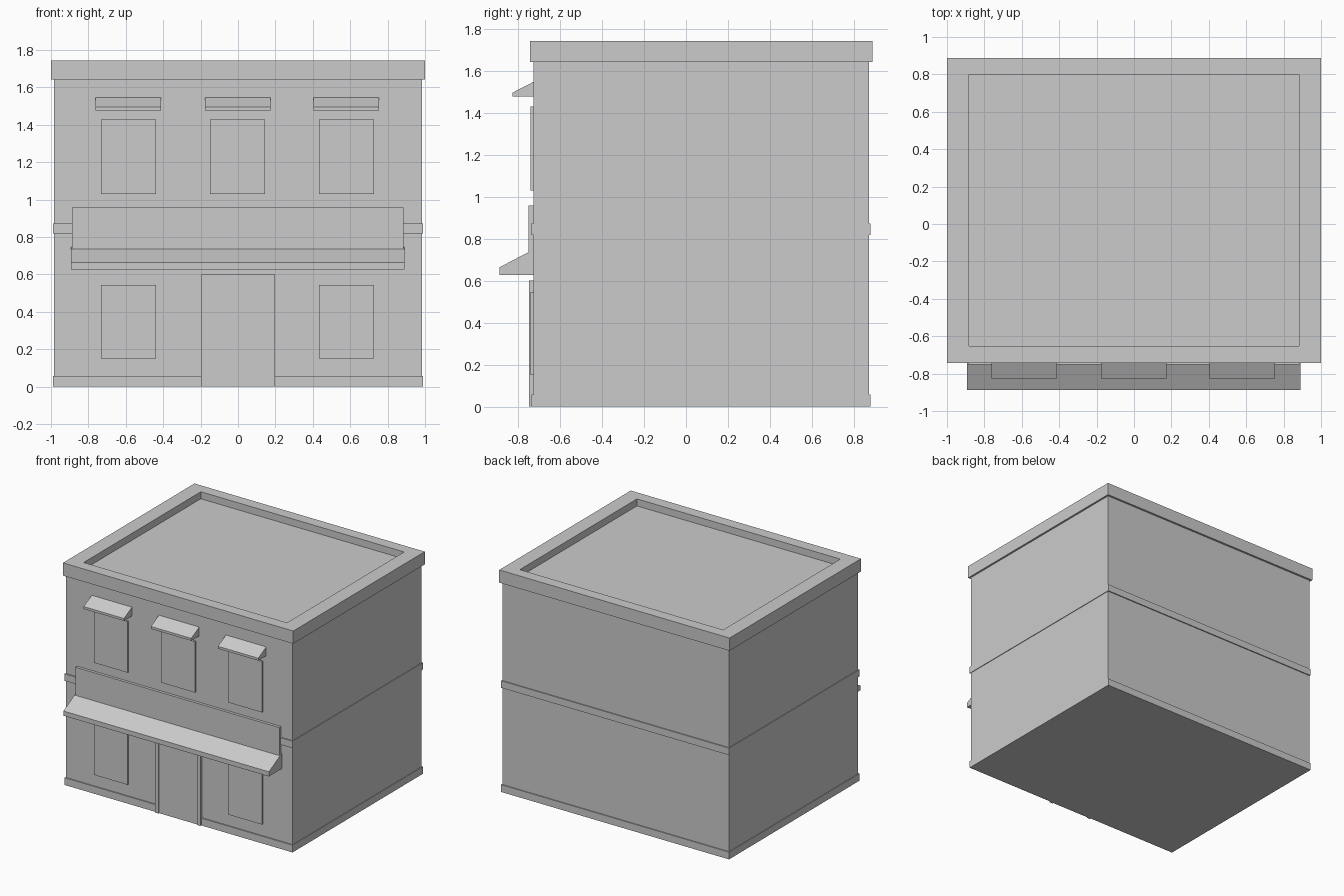
import bpy, bmesh

if "Cube" in bpy.data.objects:
    bpy.data.objects.remove(bpy.data.objects["Cube"])


def finish(name, bm):
    bmesh.ops.recalc_face_normals(bm, faces=bm.faces)
    mesh = bpy.data.meshes.new(name)
    bm.to_mesh(mesh)
    bm.free()
    ob = bpy.data.objects.new(name, mesh)
    bpy.context.collection.objects.link(ob)
    return ob


def prism(name, outline, to3d, direction):
    """Extrude a closed outline along a direction."""
    bm = bmesh.new()
    face = bm.faces.new([bm.verts.new(to3d(*p)) for p in outline])
    new = bmesh.ops.extrude_face_region(bm, geom=[face])["geom"]
    bmesh.ops.translate(bm, vec=direction,
                        verts=[v for v in new if isinstance(v, bmesh.types.BMVert)])
    return finish(name, bm)


def box(name, x0, x1, y0, y1, z0, z1):
    rect = [(x0, y0), (x1, y0), (x1, y1), (x0, y1)]
    return prism(name, rect, lambda x, y: (x, y, z0), (0, 0, z1 - z0))


def awning(name, cx, half, y_front, z_bottom, z_lip, z_top):
    side = [(WALL + 0.01, z_bottom), (y_front, z_bottom), (y_front, z_lip),
            (WALL, z_top), (WALL + 0.01, z_top)]
    return prism(name, side, lambda y, z: (cx - half, y, z), (2 * half, 0, 0))


WALL = -0.728   # front wall plane
IN = WALL + 0.01

# Main block and horizontal trim bands
box("walls", -0.985, 0.985, WALL, 0.872, 0, 1.66)
box("base_band", -0.99, 0.99, -0.737, 0.88, 0, 0.057)
box("floor_band", -0.99, 0.99, -0.737, 0.88, 0.818, 0.873)

# Cornice with sunken flat roof
roof = box("cornice_roof", -1, 1, -0.743, 0.888, 1.643, 1.743)
bm = bmesh.new()
bm.from_mesh(roof.data)
top = max(bm.faces, key=lambda f: f.calc_center_median().z)
rim = {v: v.co.copy() for v in top.verts}
bmesh.ops.inset_individual(bm, faces=[top], thickness=0.09)
for v in top.verts:                      # even rim, a little wider at the sides
    v.co.x = 0.883 if v.co.x > 0 else -0.883
    v.co.y = 0.80 if v.co.y > 0 else -0.653
down = bmesh.ops.extrude_discrete_faces(bm, faces=[top])["faces"][0]
bmesh.ops.translate(bm, vec=(0, 0, -0.055), verts=down.verts)
bm.to_mesh(roof.data)
bm.free()

# Windows and their small awnings
for label, cx in (("left", -0.586), ("centre", -0.002), ("right", 0.58)):
    box("upper_window_" + label, cx - 0.147, cx + 0.147, -0.741, IN, 1.03, 1.43)
    awning("window_awning_" + label, cx, 0.175, -0.827, 1.477, 1.496, 1.547)
    if label != "centre":
        box("lower_window_" + label, cx - 0.147, cx + 0.147, -0.741, IN, 0.15, 0.545)

# Shop sign board and long awning
box("sign_board", -0.888, 0.884, -0.75, IN, 0.70, 0.957)
awning("shop_awning", -0.002, 0.892, -0.888, 0.627, 0.664, 0.748)

# Door frame with slightly chamfered opening, and door panel
w, h, c = 0.168, 0.57, 0.012
frame = [(-0.197, 0), (-0.197, 0.6), (0.197, 0.6), (0.197, 0), (w, 0), (w, h - c),
         (w - c, h), (c - w, h), (-w, h - c), (-w, 0)]
prism("door_frame", frame, lambda x, z: (x, -0.748, z), (0, 0.03, 0))
box("door", -w, w, -0.74, IN, 0, h)
